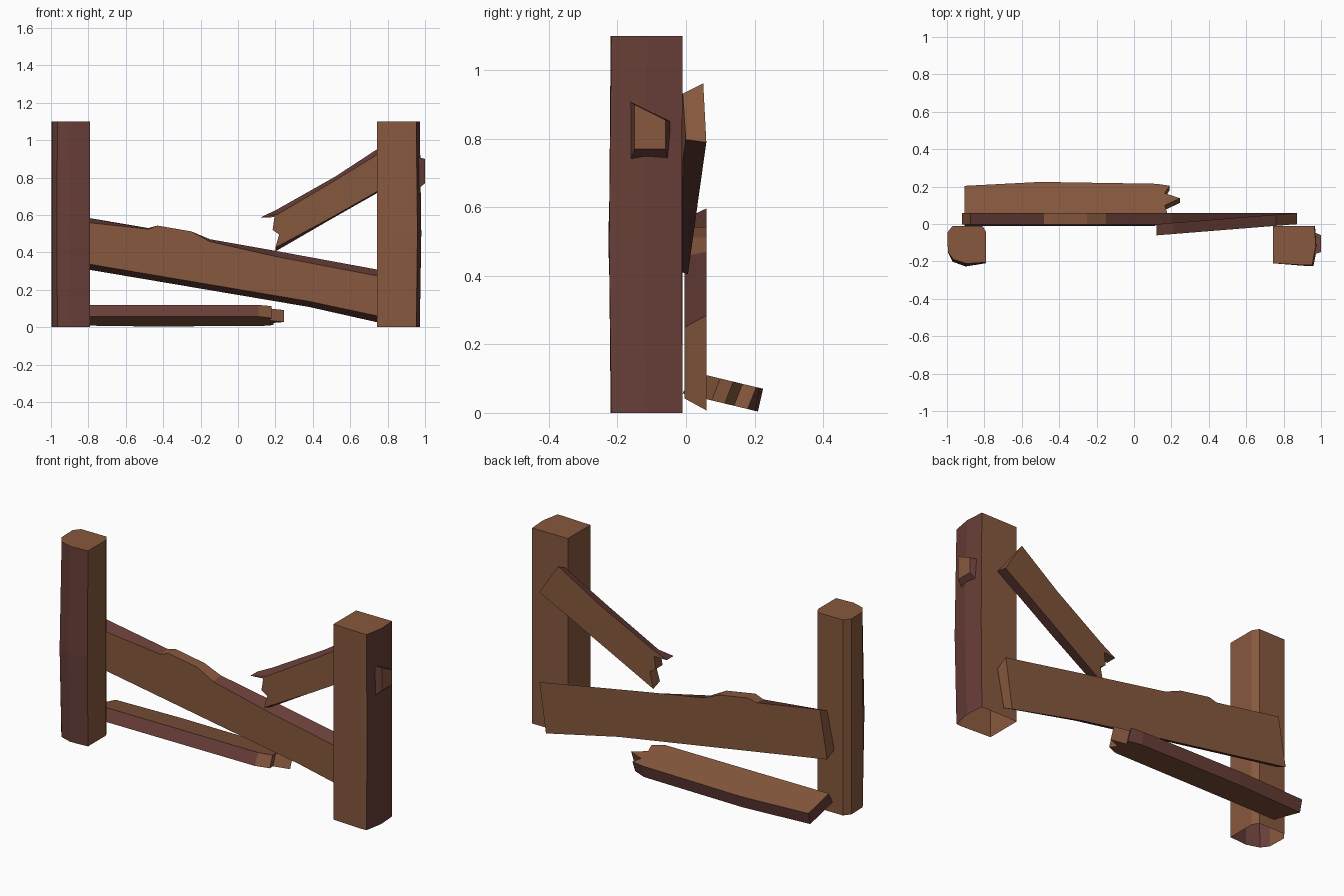
import bpy, bmesh

if "Cube" in bpy.data.objects:
    bpy.data.objects.remove(bpy.data.objects["Cube"])


def material(name, rgb):
    m = bpy.data.materials.new(name)
    m.diffuse_color = (*rgb, 1)
    m.use_nodes = True
    m.node_tree.nodes["Principled BSDF"].inputs["Base Color"].default_value = m.diffuse_color
    return m


MATS = [material("cut_wood_brown", (0.242, 0.098, 0.048)),
        material("bark_red_brown", (0.138, 0.048, 0.039))]


def loft(name, rings, side_mats, caps=(True, True)):
    """Join matching point rings; side_mats gives the colour of each side."""
    bm = bmesh.new()
    vs = [[bm.verts.new(p) for p in ring] for ring in rings]
    n = len(vs[0])
    for a, b in zip(vs, vs[1:]):
        for i in range(n):
            j = (i + 1) % n
            f = bm.faces.new((a[i], a[j], b[j], b[i]))
            f.material_index = side_mats[i]
    for use, ring in zip(caps, (vs[0], vs[-1])):
        if use:
            bm.faces.new(ring)
    bmesh.ops.recalc_face_normals(bm, faces=bm.faces)
    me = bpy.data.meshes.new(name)
    bm.to_mesh(me)
    bm.free()
    for m in MATS:
        me.materials.append(m)
    ob = bpy.data.objects.new(name, me)
    bpy.context.collection.objects.link(ob)
    return ob


def post(name, profile, bulge):
    """Upright post; bark corners bow outward at mid height. Open underneath."""
    rings = []
    for z, k in ((0, 0.0), (0.5, 1.0), (1.1, 0.0)):
        rings.append([(x + bulge[0] * k * r, y + bulge[1] * k * r, z)
                      for x, y, r, m in profile])
    loft(name, rings, [p[3] for p in profile], (False, True))


def board(name, outline, place):
    """Outline rows: u, v, inset of the narrow face, colour of the next side."""
    wide = [place(u, v, 0) for u, v, d, m in outline]
    narrow = [place(u, v + d, 1) for u, v, d, m in outline]
    loft(name, [wide, narrow], [p[3] for p in outline])


# Posts: x, y, bulge share, colour of next side (1 = bark)
post("left_post", [
    (-0.97, -0.01, 0, 0), (-0.998, -0.045, 0, 0), (-0.995, -0.15, 0, 1),
    (-0.965, -0.19, 0.8, 1), (-0.895, -0.212, 1, 1), (-0.79, -0.205, 0.3, 0),
    (-0.79, -0.045, 0, 0), (-0.81, -0.01, 0, 0)], (-0.005, -0.015))
post("right_post", [
    (0.742, -0.01, 0, 0), (0.742, -0.21, 0, 0), (0.92, -0.22, 0.6, 0),
    (0.953, -0.218, 0.8, 1), (0.972, -0.115, 1, 1), (0.965, -0.01, 0.3, 0)],
    (0.008, -0.008))

# Sawn-off branch knot on the bark side
base = [(-0.165, 0.91), (-0.04, 0.85), (-0.05, 0.73), (-0.165, 0.73)]
cap = [(-0.15, 0.90), (-0.06, 0.855), (-0.06, 0.77), (-0.15, 0.77)]
loft("branch_knot", [[(0.955, y, z) for y, z in base],
                     [(1.0, y, z) for y, z in cap]], [1] * 4, (False, True))

# Long middle rail with a worn bump on its top edge
board("long_rail", [
    (-0.875, 0.597, -0.03, 1), (-0.48, 0.53, -0.006, 0),
    (-0.43, 0.543, 0, 0), (-0.25, 0.512, 0, 0), (-0.15, 0.47, -0.012, 1),
    (0.2, 0.408, -0.03, 1), (0.87, 0.285, -0.035, 0),
    (0.83, 0.007, 0.035, 1), (0.38, 0.108, 0.03, 1),
    (-0.92, 0.328, 0.03, 0)],
    lambda u, v, t: (u, 0.06 - 0.064 * t, v))

# Broken upper rail, snapped end leaning forward
board("broken_upper_rail", [
    (0.76, 0.962, -0.03, 0), (0.872, 0.79, 0.008, 1), (0.49, 0.573, 0.008, 1),
    (0.2, 0.405, 0.02, 0), (0.22, 0.495, 0, 0), (0.185, 0.52, 0, 0),
    (0.195, 0.588, 0, 0), (0.12, 0.586, 0, 1), (0.21, 0.63, -0.028, 1),
    (0.52, 0.805, -0.02, 1)],
    lambda u, v, t: (u, -0.03 + 0.08 * (u - 0.13) + 0.03 - 0.06 * t, v))

# Fallen broken rail lying tilted on the ground
board("fallen_rail", [
    (-0.905, 0.212, -0.008, 1), (-0.5, 0.235, -0.01, 1),
    (0.12, 0.227, -0.012, 1), (0.19, 0.205, 0, 0), (0.165, 0.165, 0, 0),
    (0.245, 0.138, 0, 0), (0.165, 0.1, 0, 0), (0.18, 0.05, 0, 0),
    (0.11, 0.015, 0.008, 1), (-0.905, 0.015, 0.008, 1)],
    lambda u, v, t: (u, v - 0.025 * (1 - t),
                     0.11 - 0.24 * (v - 0.06) - 0.064 * (1 - t)))
